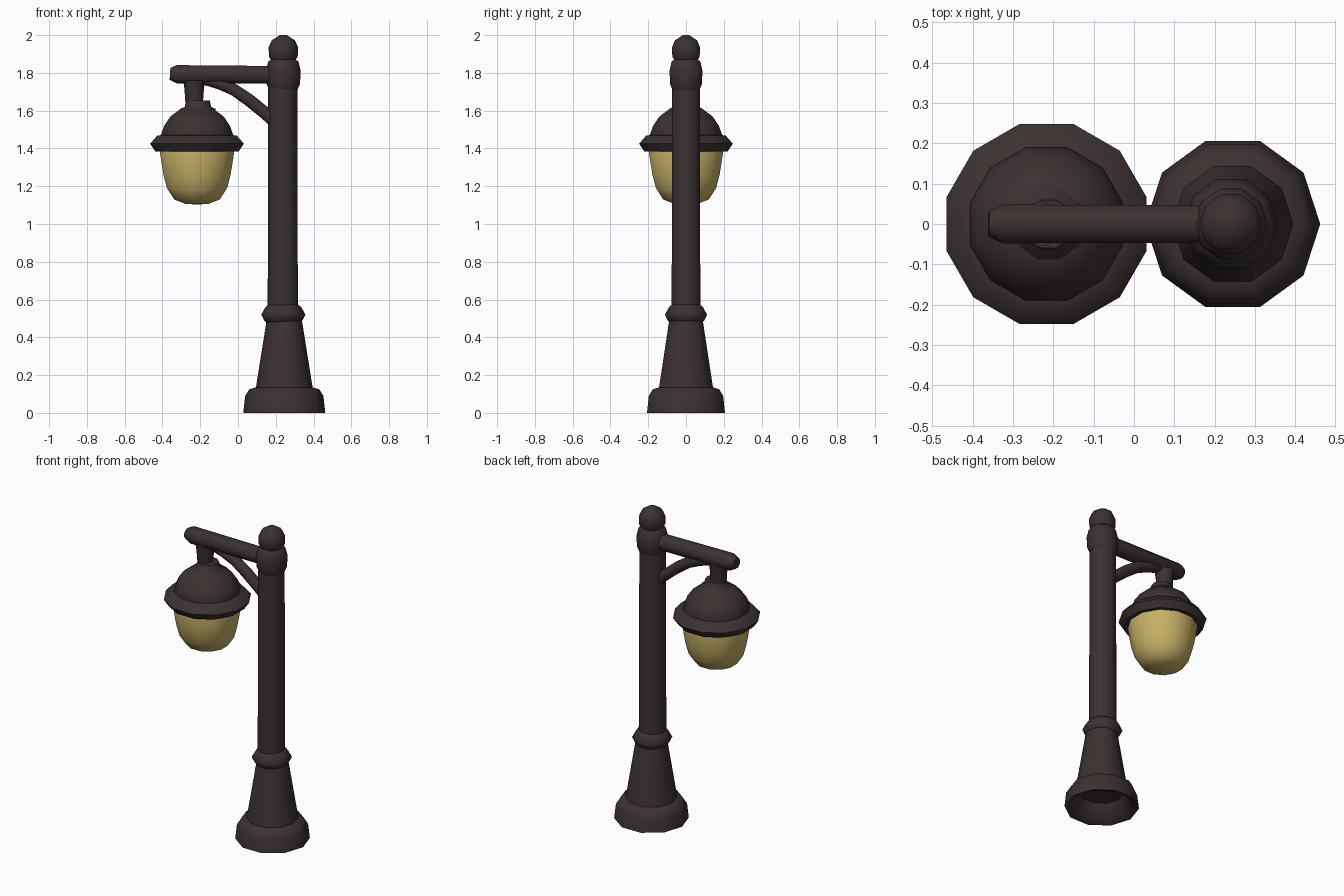
import bpy, bmesh, math
from mathutils import Vector, Matrix

cube = bpy.data.objects.get("Cube")
if cube:
    bpy.data.objects.remove(cube, do_unlink=True)


def material(name, rgb):
    mat = bpy.data.materials.new(name)
    mat.use_nodes = True
    mat.diffuse_color = (*rgb, 1)
    bsdf = next(n for n in mat.node_tree.nodes if n.type == 'BSDF_PRINCIPLED')
    bsdf.inputs["Base Color"].default_value = (*rgb, 1)
    return mat


iron = material("dark iron", (0.044, 0.031, 0.031))
amber = material("amber glass", (0.57, 0.44, 0.135))


def finish(name, bm, mat, angle):
    bmesh.ops.recalc_face_normals(bm, faces=bm.faces)
    mesh = bpy.data.meshes.new(name)
    bm.to_mesh(mesh)
    bm.free()
    mesh.materials.append(mat)
    obj = bpy.data.objects.new(name, mesh)
    bpy.context.collection.objects.link(obj)
    bpy.ops.object.select_all(action='DESELECT')
    obj.select_set(True)
    bpy.context.view_layer.objects.active = obj
    bpy.ops.object.shade_smooth_by_angle(angle=math.radians(angle))
    return obj


def skin(bm, rings):
    """Bridge successive rings of vertices and close both ends."""
    for low, high in zip(rings, rings[1:]):
        for i in range(len(low)):
            j = (i + 1) % len(low)
            bm.faces.new((low[i], low[j], high[j], high[i]))
    bm.faces.new(rings[0])
    bm.faces.new(rings[-1])


def lathe(name, x, profile, sides, mat, turn=0.0, angle=55):
    """Revolve (radius, height) pairs about a vertical axis at x."""
    bm = bmesh.new()
    rings = []
    for r, z in profile:
        angles = [turn + math.tau * i / sides for i in range(sides)]
        rings.append([bm.verts.new((x + r * math.cos(a), r * math.sin(a), z)) for a in angles])
    skin(bm, rings)
    return finish(name, bm, mat, angle)


def tube(name, path, sides, mat):
    """Sweep a round section along (x, z, radius) points in the xz plane."""
    bm = bmesh.new()
    points = [Vector((x, 0, z)) for x, z, r in path]
    rings = []
    for k, p in enumerate(points):
        tangent = (points[min(k + 1, len(points) - 1)] - points[max(k - 1, 0)]).normalized()
        across = tangent.cross(Vector((0, 1, 0)))
        ring = []
        for i in range(sides):
            a = math.tau * (i + 0.5) / sides
            ring.append(bm.verts.new(p + path[k][2] * (across * math.cos(a) + Vector((0, 1, 0)) * math.sin(a))))
        rings.append(ring)
    skin(bm, rings)
    return finish(name, bm, mat, 55)


POST_X, LAMP_X = 0.24, -0.217
TWIST = math.radians(15)

# Post: hollow foot, tapered plinth with a ring, shaft, collar and finial
lathe("post_base", POST_X + 0.005, [
    (0.13, 0.1), (0.19, 0.005), (0.217, 0.0), (0.207, 0.09), (0.185, 0.125),
    (0.15, 0.135), (0.095, 0.48), (0.09, 0.5)], 10, iron)
lathe("post_ring", POST_X, [
    (0.085, 0.475), (0.102, 0.49), (0.117, 0.52), (0.095, 0.56), (0.075, 0.575)], 10, iron)
lathe("post_shaft", POST_X - 0.003, [(0.08, 0.5), (0.077, 1.77)], 10, iron)
lathe("post_collar", POST_X, [
    (0.075, 1.71), (0.088, 1.74), (0.092, 1.81), (0.08, 1.86), (0.06, 1.875)], 10, iron)
lathe("finial", POST_X, [
    (0.055, 1.855), (0.076, 1.885), (0.078, 1.935), (0.062, 1.972), (0.018, 2.0)], 10, iron)

# Horizontal arm and curved brace
tube("arm", [(-0.36, 1.795, 0.034), (-0.325, 1.793, 0.052), (0.23, 1.79, 0.05)], 8, iron)
tube("brace", [(0.22, 1.52, 0.036), (0.14, 1.59, 0.036), (0.06, 1.655, 0.036),
               (-0.02, 1.71, 0.034), (-0.1, 1.745, 0.034), (-0.18, 1.765, 0.03)], 8, iron)

# Hanging lamp: stem, domed hood with a brim, and glass bowl
lathe("lamp_stem", -0.232, [(0.045, 1.62), (0.052, 1.72), (0.058, 1.76)], 8, iron)
lathe("lamp_neck", LAMP_X + 0.005, [
    (0.1, 1.57), (0.092, 1.61), (0.07, 1.62), (0.062, 1.655)], 10, iron)
lathe("lamp_hood", LAMP_X, [
    (0.19, 1.44), (0.197, 1.475), (0.18, 1.52), (0.145, 1.57), (0.09, 1.61)],
    12, iron, TWIST)
lathe("lamp_brim", LAMP_X, [
    (0.185, 1.385), (0.228, 1.383), (0.257, 1.425), (0.218, 1.468), (0.185, 1.472)],
    12, iron, TWIST)
lathe("lamp_glass", LAMP_X, [
    (0.2, 1.4), (0.204, 1.38), (0.184, 1.26), (0.165, 1.19), (0.125, 1.13),
    (0.065, 1.107), (0.02, 1.104)], 12, amber, TWIST, 70)
